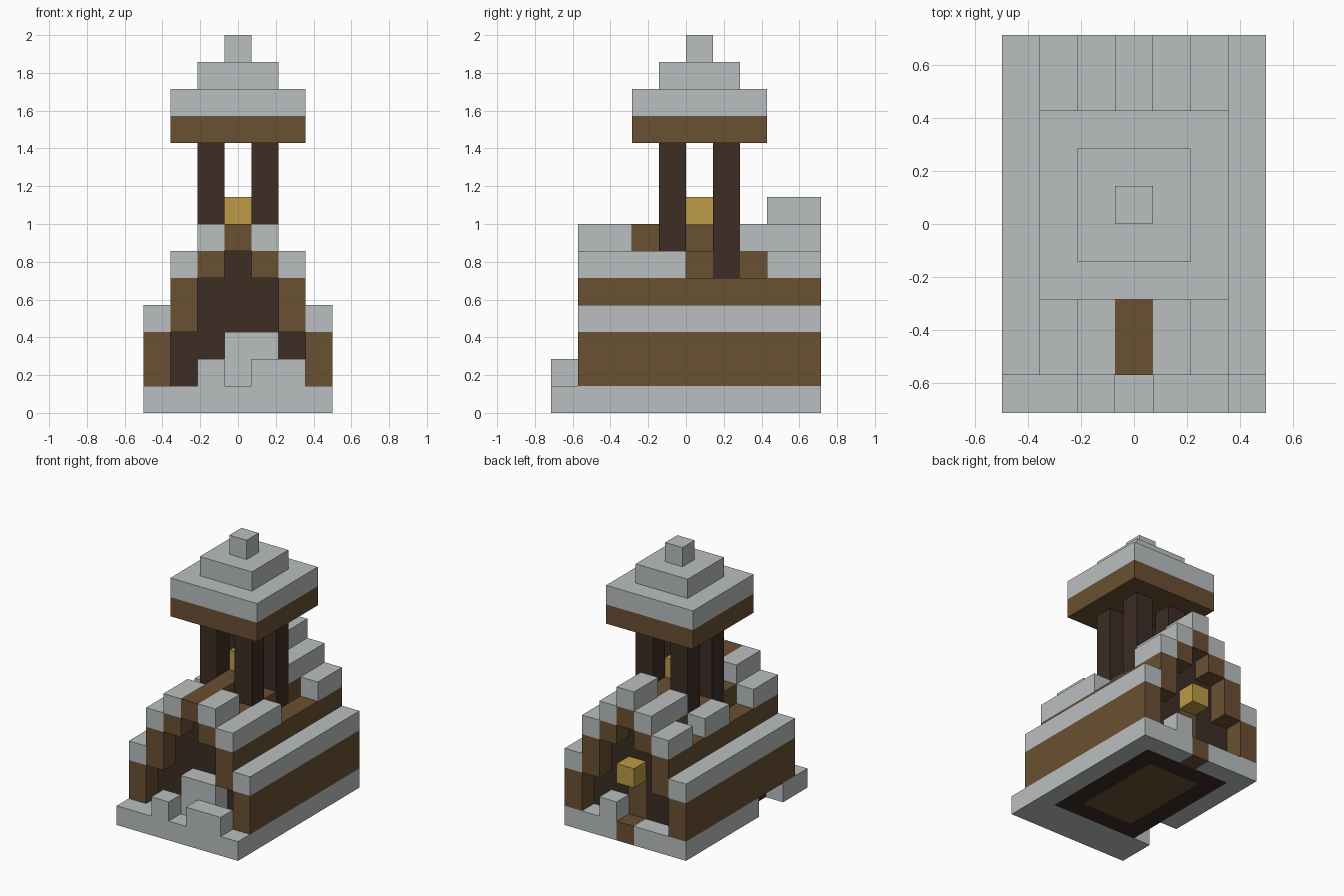
import bpy
import bmesh

cube = bpy.data.objects.get("Cube")
if cube:
    bpy.data.objects.remove(cube)

U = 1 / 7  # edge of one block


def material(name, color):
    m = bpy.data.materials.new(name)
    m.use_nodes = True
    m.diffuse_color = (*color, 1)
    for node in m.node_tree.nodes:
        if node.type == 'BSDF_PRINCIPLED':
            node.inputs["Base Color"].default_value = (*color, 1)
    return m


STONE = material("pale stone", (0.49, 0.52, 0.52))
WOOD = material("brown wood", (0.144, 0.08, 0.032))
DARK = material("dark timber", (0.045, 0.026, 0.018))
GOLD = material("gold", (0.50, 0.33, 0.061))


def block(name, mat, xs, ys, zs):
    """Box over inclusive block ranges: x from -3 to 3, y from 0 (front) to 9, z from 0."""
    bm = bmesh.new()
    bmesh.ops.create_cube(bm, size=1)
    lo = ((xs[0] - 0.5) * U, (ys[0] - 5) * U, zs[0] * U)
    hi = ((xs[1] + 0.5) * U, (ys[1] - 4) * U, (zs[1] + 1) * U)
    for v in bm.verts:
        v.co = [hi[i] if v.co[i] > 0 else lo[i] for i in range(3)]
    mesh = bpy.data.meshes.new(name)
    bm.to_mesh(mesh)
    bm.free()
    mesh.materials.append(mat)
    ob = bpy.data.objects.new(name, mesh)
    bpy.context.collection.objects.link(ob)


def pair(name, mat, x, ys, zs):
    """The same one-block-wide part on both sides."""
    block("left_" + name, mat, (x, x), ys, zs)
    block("right_" + name, mat, (-x, -x), ys, zs)


# Foundation: stone border with a gap on the right side, and a doorstep at the back
block("front_foundation", STONE, (-3, 3), (0, 1), (0, 0))
block("left_foundation", STONE, (3, 3), (2, 9), (0, 0))
block("right_foundation", STONE, (-3, -3), (4, 9), (0, 0))
block("back_foundation_left", STONE, (1, 2), (9, 9), (0, 0))
block("back_foundation_right", STONE, (-2, -1), (9, 9), (0, 0))
block("back_doorstep", WOOD, (0, 0), (9, 9), (0, 0))

# Floor with a dark border
block("floor", WOOD, (-1, 1), (3, 7), (0, 0))
pair("floor_border", DARK, 2, (2, 8), (0, 0))
block("front_floor_border", DARK, (-1, 1), (2, 2), (0, 0))
block("back_floor_border", DARK, (-1, 1), (8, 8), (0, 0))

# Dark inner walls, narrowing towards the ridge
block("lower_core", DARK, (-2, 2), (2, 7), (1, 2))
block("back_wall_left", DARK, (1, 2), (8, 8), (1, 2))
block("back_wall_right", DARK, (-2, -1), (8, 8), (1, 2))
block("back_door_post", WOOD, (0, 0), (8, 8), (1, 2))
block("upper_core", DARK, (-1, 1), (2, 8), (3, 4))
block("ridge_core", DARK, (0, 0), (2, 8), (5, 5))

# Stepped wooden hull
pair("side_wall", WOOD, 3, (1, 9), (1, 2))
pair("lower_roof_step", WOOD, 2, (1, 9), (3, 4))
for label, ys in (("front", (1, 3)), ("middle", (5, 5)), ("back", (7, 9))):
    pair(label + "_upper_roof_step", WOOD, 1, ys, (5, 5))
block("ridge_beam", WOOD, (0, 0), (1, 9), (6, 6))

# Stone caps on the steps
pair("eave_cap", STONE, 3, (1, 9), (3, 3))
block("left_front_step_cap", STONE, (2, 2), (1, 4), (5, 5))
block("left_back_step_cap", STONE, (2, 2), (8, 9), (5, 5))
for label, ys in (("front", (1, 2)), ("middle", (5, 6)), ("back", (8, 9))):
    block("right_" + label + "_step_cap", STONE, (-2, -2), ys, (5, 5))
pair("front_upper_cap", STONE, 1, (1, 2), (6, 6))
pair("back_upper_cap", STONE, 1, (7, 9), (6, 6))
block("back_ridge_cap", STONE, (0, 0), (8, 9), (7, 7))

# Rubble and low walls at the two entrances
block("front_rubble_left", STONE, (1, 2), (0, 0), (1, 1))
block("front_rubble_right", STONE, (-1, -1), (0, 0), (1, 1))
block("front_entrance_wall", STONE, (0, 1), (1, 1), (1, 2))
block("back_rubble", STONE, (1, 1), (9, 9), (1, 1))

# Lantern at the back and bell in the tower
block("back_lantern", GOLD, (0, 0), (9, 9), (3, 3))
block("bell", GOLD, (0, 0), (5, 5), (7, 7))

# Tower posts and stepped roof
pair("front_tower_post", DARK, 1, (4, 4), (5, 9))
pair("back_tower_post", DARK, 1, (6, 6), (5, 9))
block("tower_roof_base", WOOD, (-2, 2), (3, 7), (10, 10))
for i in range(3):
    r = 2 - i
    block("tower_roof_step_%d" % (i + 1), STONE, (-r, r), (5 - r, 5 + r), (11 + i, 11 + i))
